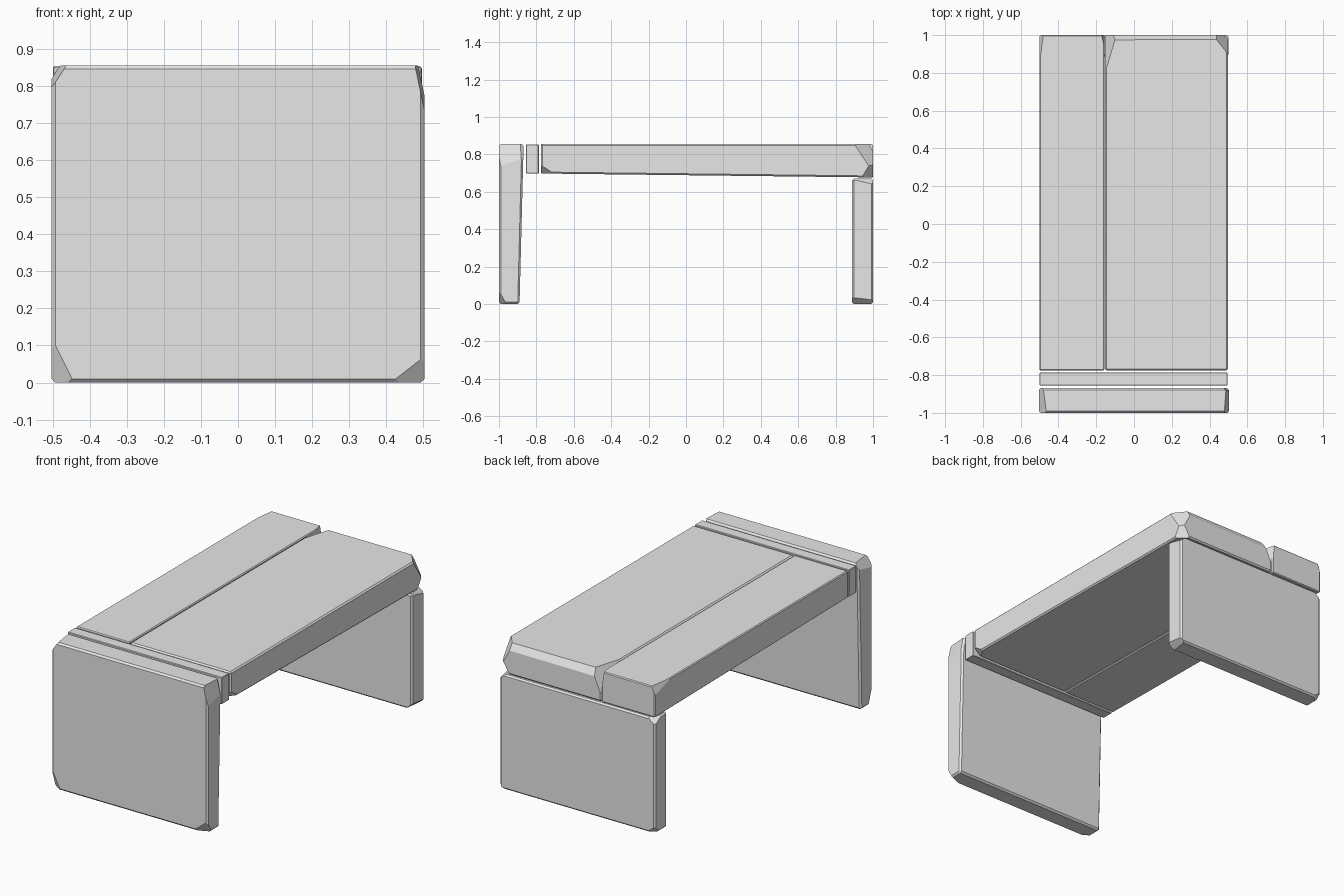
import bpy
import bmesh
from mathutils import Vector

if "Cube" in bpy.data.objects:
    bpy.data.objects.remove(bpy.data.objects["Cube"], do_unlink=True)

# One plain stone colour
STONE = (0.8, 0.8, 0.8, 1.0)
stone = bpy.data.materials.new("grey_stone")
stone.use_nodes = True
stone.diffuse_color = STONE
stone.node_tree.nodes["Principled BSDF"].inputs["Base Color"].default_value = STONE

# Order of the points in a slab's side profile
BOTTOM_FRONT, BOTTOM_BACK, TOP_BACK, TOP_FRONT = range(4)
LEFT, RIGHT = 1, 0          # +x end and -x end


def trim(bm, corner, inward, size):
    """Knock a corner off with a plane meeting its three edges at the given distances."""
    a, b, c = (corner + Vector([inward[j] * size[j] if j == i else 0 for j in range(3)])
               for i in range(3))
    normal = (b - a).cross(c - a).normalized()
    if normal.dot(corner - a) < 0:
        normal.negate()
    cut = bmesh.ops.bisect_plane(bm, geom=bm.verts[:] + bm.edges[:] + bm.faces[:],
                                 plane_co=a, plane_no=normal, clear_outer=True)
    rim = [e for e in cut["geom_cut"] if isinstance(e, bmesh.types.BMEdge) and e.is_boundary]
    if rim:
        bmesh.ops.holes_fill(bm, edges=rim, sides=0)


def slab(name, x_range, profile, bevel, chips=()):
    """Extrude a y-z profile along x, bevel its edges and chip its corners."""
    bm = bmesh.new()
    face = bm.faces.new([bm.verts.new((x_range[0], y, z)) for y, z in profile])
    side = bmesh.ops.extrude_face_region(bm, geom=[face])
    moved = [v for v in side["geom"] if isinstance(v, bmesh.types.BMVert)]
    bmesh.ops.translate(bm, verts=moved, vec=(x_range[1] - x_range[0], 0, 0))
    bmesh.ops.recalc_face_normals(bm, faces=bm.faces[:])
    bmesh.ops.bevel(bm, geom=bm.edges[:], offset=bevel, segments=1, affect='EDGES')
    middle = Vector((sum(x_range) / 2, sum(p[0] for p in profile) / 4,
                     sum(p[1] for p in profile) / 4))
    for end, index, size in chips:
        corner = Vector((x_range[end], *profile[index]))
        inward = [1 if m > c else -1 for m, c in zip(middle, corner)]
        trim(bm, corner, inward, size)
    bmesh.ops.recalc_face_normals(bm, faces=bm.faces[:])
    mesh = bpy.data.meshes.new(name)
    bm.to_mesh(mesh)
    bm.free()
    mesh.materials.append(stone)
    obj = bpy.data.objects.new(name, mesh)
    bpy.context.collection.objects.link(obj)
    return obj


# Tall front leg, a little thicker at the top
slab("front_leg", (-0.503, 0.503),
     [(-1, 0), (-0.89, 0), (-0.868, 0.856), (-1, 0.856)], 0.01,
     [(LEFT, BOTTOM_FRONT, (0.09, 0.04, 0.07)),
      (RIGHT, BOTTOM_FRONT, (0.06, 0.04, 0.12)),
      (LEFT, TOP_FRONT, (0.025, 0.35, 0.12)),
      (RIGHT, TOP_FRONT, (0.04, 0.3, 0.06)),
      (LEFT, TOP_BACK, (0.03, 0.04, 0.12))])

# Thin cross strip between the leg and the planks
slab("cross_strip", (-0.5, 0.495),
     [(-0.855, 0.698), (-0.787, 0.698), (-0.787, 0.854), (-0.855, 0.854)], 0.003)

# Two long seat planks, slightly deeper towards the back
seat_profile = [(-0.776, 0.698), (1, 0.677), (1, 0.855), (-0.776, 0.855)]
slab("narrow_plank", (-0.5, -0.157), seat_profile, 0.005,
     [(RIGHT, TOP_BACK, (0.02, 0.15, 0.05)),
      (LEFT, TOP_BACK, (0.015, 0.06, 0.1))])
slab("wide_plank", (-0.153, 0.497), seat_profile, 0.008,
     [(RIGHT, TOP_BACK, (0.06, 0.2, 0.14)),
      (LEFT, TOP_BACK, (0.08, 0.1, 0.15)),
      (LEFT, BOTTOM_BACK, (0.06, 0.06, 0.1)),
      (LEFT, BOTTOM_FRONT, (0.05, 0.07, 0.045)),
      (RIGHT, TOP_BACK, (9, 0.025, 0.04))])

# Short back leg under the planks
slab("back_leg", (-0.5, 0.5),
     [(0.888, 0), (1, 0), (1, 0.67), (0.888, 0.67)], 0.009,
     [(LEFT, BOTTOM_FRONT, (0.04, 0.3, 0.035)),
      (RIGHT, BOTTOM_BACK, (0.05, 0.04, 0.04)),
      (RIGHT, TOP_BACK, (0.05, 0.06, 0.04)),
      (LEFT, TOP_BACK, (0.04, 0.12, 0.03))])
